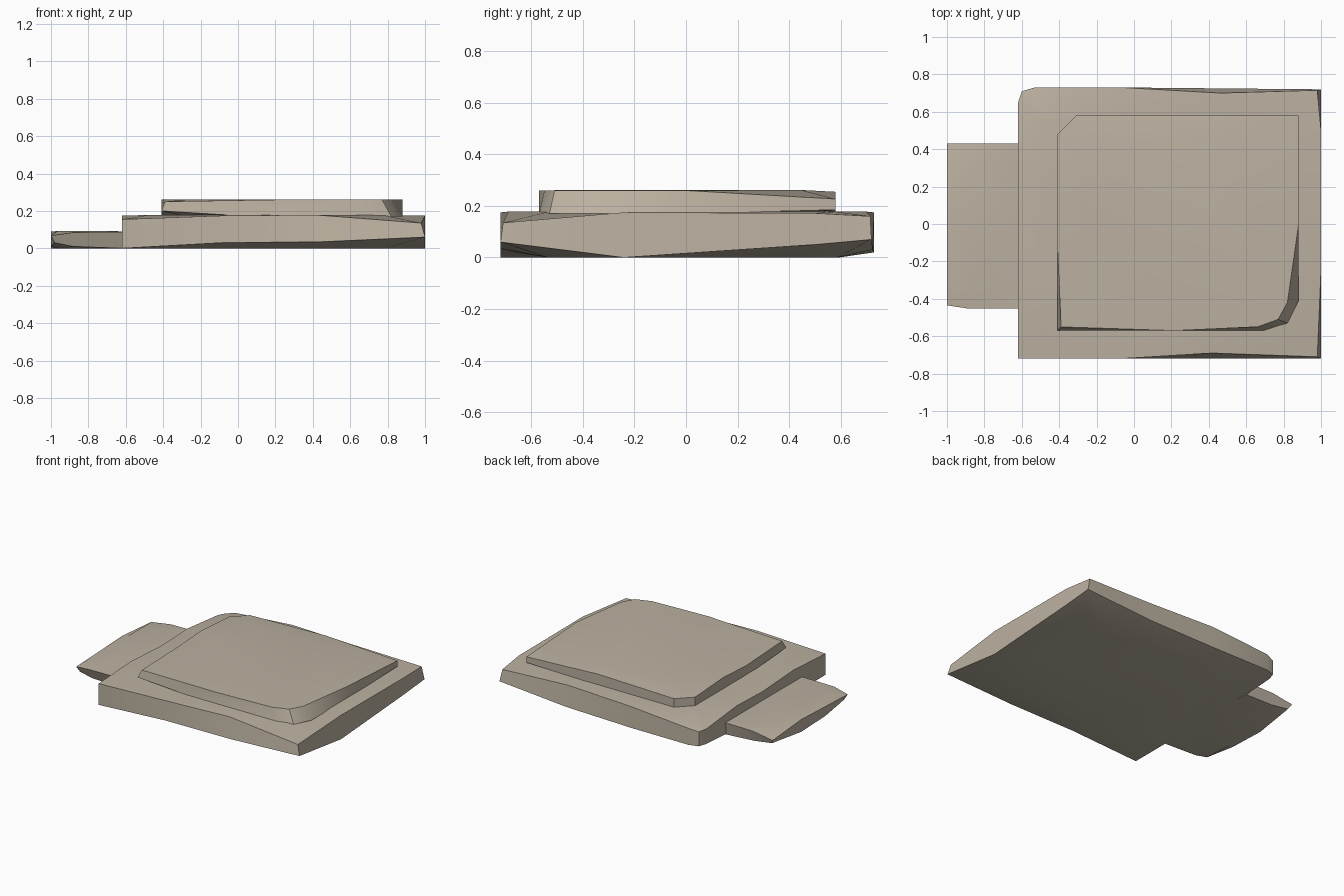
import bpy, bmesh, math

stone = bpy.data.materials.new("weathered_stone")
stone.diffuse_color = (0.50, 0.44, 0.355, 1)


def slab(name, rim, low, high, inset=0.78):
    """Rough stone: rim rows are top x, y, z then bottom x, y, z, anticlockwise."""
    bm = bmesh.new()
    n = len(rim)
    cx = sum(r[0] for r in rim) / n
    cy = sum(r[1] for r in rim) / n
    def inner(x, y, z):
        return (cx + (x - cx) * inset, cy + (y - cy) * inset, z)
    loops = [
        [bm.verts.new(inner(r[3], r[4], low)) for r in rim],
        [bm.verts.new(r[3:6]) for r in rim],
        [bm.verts.new(r[0:3]) for r in rim],
        [bm.verts.new(inner(r[0], r[1], high)) for r in rim],
    ]
    for a, b in zip(loops, loops[1:]):
        for i in range(n):
            j = (i + 1) % n
            bm.faces.new((a[i], a[j], b[j], b[i]))
    bm.faces.new(loops[0][::-1])
    bm.faces.new(loops[-1])
    bmesh.ops.recalc_face_normals(bm, faces=bm.faces[:])
    me = bpy.data.meshes.new(name)
    bm.to_mesh(me)
    bm.free()
    me.materials.append(stone)
    ob = bpy.data.objects.new(name, me)
    bpy.context.collection.objects.link(ob)
    bpy.ops.object.select_all(action='DESELECT')
    ob.select_set(True)
    bpy.context.view_layer.objects.active = ob
    bpy.ops.object.shade_smooth_by_angle(angle=math.radians(25))
    return ob


# Large base slab with worn corners
slab("base_slab", [
    (-0.62, -0.72, 0.155, -0.62, -0.72, 0.0),
    (-0.07, -0.72, 0.175, -0.08, -0.72, 0.03),
    (0.42, -0.69, 0.178, 0.45, -0.72, 0.035),
    (0.98, -0.71, 0.135, 1.0, -0.72, 0.06),
    (1.0, -0.24, 0.175, 1.0, -0.24, 0.0),
    (1.0, 0.50, 0.172, 1.0, 0.50, 0.05),
    (0.98, 0.715, 0.16, 1.0, 0.72, 0.07),
    (0.46, 0.70, 0.178, 0.46, 0.725, 0.03),
    (-0.07, 0.73, 0.175, -0.07, 0.73, 0.02),
    (-0.53, 0.73, 0.14, -0.53, 0.73, 0.02),
    (-0.60, 0.71, 0.125, -0.60, 0.71, 0.02),
    (-0.62, 0.65, 0.13, -0.62, 0.65, 0.02),
    (-0.62, 0.30, 0.165, -0.62, 0.30, 0.0),
    (-0.62, 0.0, 0.155, -0.62, 0.0, 0.0),
    (-0.62, -0.35, 0.175, -0.62, -0.35, 0.0),
], 0.0, 0.178)

# Smaller slab on top, with a rounded front right corner
slab("top_slab", [
    (-0.39, -0.55, 0.25, -0.41, -0.57, 0.20),
    (0.22, -0.57, 0.26, 0.0, -0.57, 0.175),
    (0.66, -0.55, 0.26, 0.70, -0.57, 0.17),
    (0.77, -0.51, 0.26, 0.82, -0.53, 0.17),
    (0.82, -0.42, 0.26, 0.88, -0.41, 0.17),
    (0.88, 0.0, 0.26, 0.88, 0.0, 0.17),
    (0.88, 0.58, 0.227, 0.88, 0.58, 0.185),
    (0.30, 0.58, 0.255, 0.30, 0.58, 0.175),
    (-0.31, 0.58, 0.24, -0.31, 0.58, 0.17),
    (-0.41, 0.48, 0.24, -0.41, 0.48, 0.17),
    (-0.41, 0.15, 0.26, -0.41, 0.15, 0.17),
    (-0.41, -0.10, 0.245, -0.41, -0.10, 0.17),
], 0.17, 0.262)

# Low step against the left side
slab("step_slab", [
    (-1.0, -0.435, 0.068, -0.98, -0.42, 0.03),
    (-0.88, -0.453, 0.085, -0.88, -0.42, 0.01),
    (-0.61, -0.453, 0.088, -0.61, -0.42, 0.0),
    (-0.61, 0.0, 0.09, -0.61, 0.0, 0.0),
    (-0.61, 0.43, 0.09, -0.61, 0.42, 0.0),
    (-0.84, 0.43, 0.088, -0.84, 0.41, 0.01),
    (-1.0, 0.43, 0.063, -0.98, 0.41, 0.03),
    (-1.0, 0.10, 0.09, -1.0, 0.10, 0.0),
    (-1.0, -0.18, 0.078, -1.0, -0.18, 0.01),
], 0.0, 0.092)
